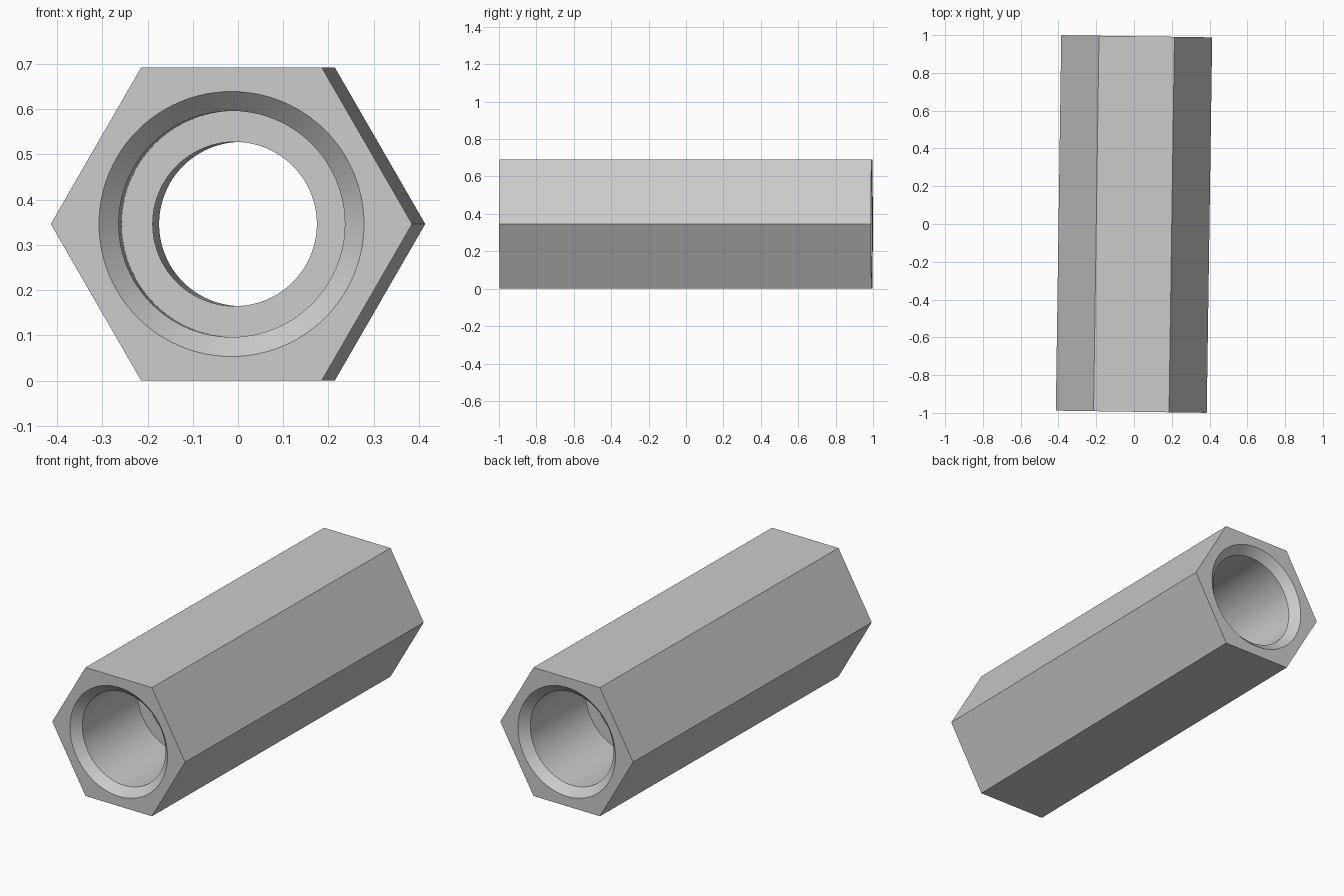
import bpy, bmesh, math

cube = bpy.data.objects.get("Cube")
if cube:
    bpy.data.objects.remove(cube, do_unlink=True)

SIDES = 96            # divisible by six, so hexagon corners fall on ring points
HALF = 0.994          # half length
APOTHEM = 0.346       # centre to flat
MOUTH, BORE, WAIST = 0.293, 0.25, 0.1815
CHAMFER = 0.043
STEP = 0.49           # distance of the inner shoulders from the middle
TILT = -0.0145        # slight turn about the vertical

steel = bpy.data.materials.new("steel_grey")
steel.use_nodes = True
grey = (0.6, 0.6, 0.6, 1)
steel.diffuse_color = grey
steel.node_tree.nodes["Principled BSDF"].inputs["Base Color"].default_value = grey


def hex_radius(a):
    """Distance from the centre to the hexagon outline at angle a."""
    sector = math.radians(60)
    return APOTHEM / math.cos(a % sector - sector / 2)


def ring(bm, y, radius=None):
    """Circle of points at depth y, or a hexagon outline if no radius."""
    verts = []
    for i in range(SIDES):
        a = math.tau * i / SIDES
        r = radius or hex_radius(a)
        verts.append(bm.verts.new((r * math.cos(a), y, r * math.sin(a))))
    return verts


# Closed section: hexagonal outside, then the stepped bore from back to front
section = [(-HALF, None), (HALF, None),
           (HALF, MOUTH), (HALF - CHAMFER, BORE), (STEP, BORE), (STEP, WAIST),
           (-STEP, WAIST), (-STEP, BORE), (CHAMFER - HALF, BORE), (-HALF, MOUTH)]

bm = bmesh.new()
rings = [ring(bm, y, r) for y, r in section]
for k, a in enumerate(rings):
    b = rings[(k + 1) % len(rings)]
    for i in range(SIDES):
        j = (i + 1) % SIDES
        bm.faces.new((a[i], b[i], b[j], a[j]))

# Merge the strips of each outer flat into one face, keeping the six corners
flat_edges = [bm.edges.get((rings[0][i], rings[1][i]))
              for i in range(SIDES) if i % (SIDES // 6)]
bmesh.ops.dissolve_edges(bm, edges=flat_edges, use_verts=False)
bmesh.ops.recalc_face_normals(bm, faces=bm.faces)

mesh = bpy.data.meshes.new("hex_spacer")
bm.to_mesh(mesh)
bm.free()
mesh.materials.append(steel)

spacer = bpy.data.objects.new("hex_spacer", mesh)
spacer.location.z = APOTHEM
spacer.rotation_euler.z = TILT
bpy.context.collection.objects.link(spacer)

# Smooth bore, crisp rims and corners
bpy.ops.object.select_all(action='DESELECT')
spacer.select_set(True)
bpy.context.view_layer.objects.active = spacer
bpy.ops.object.shade_smooth_by_angle(angle=math.radians(30))
